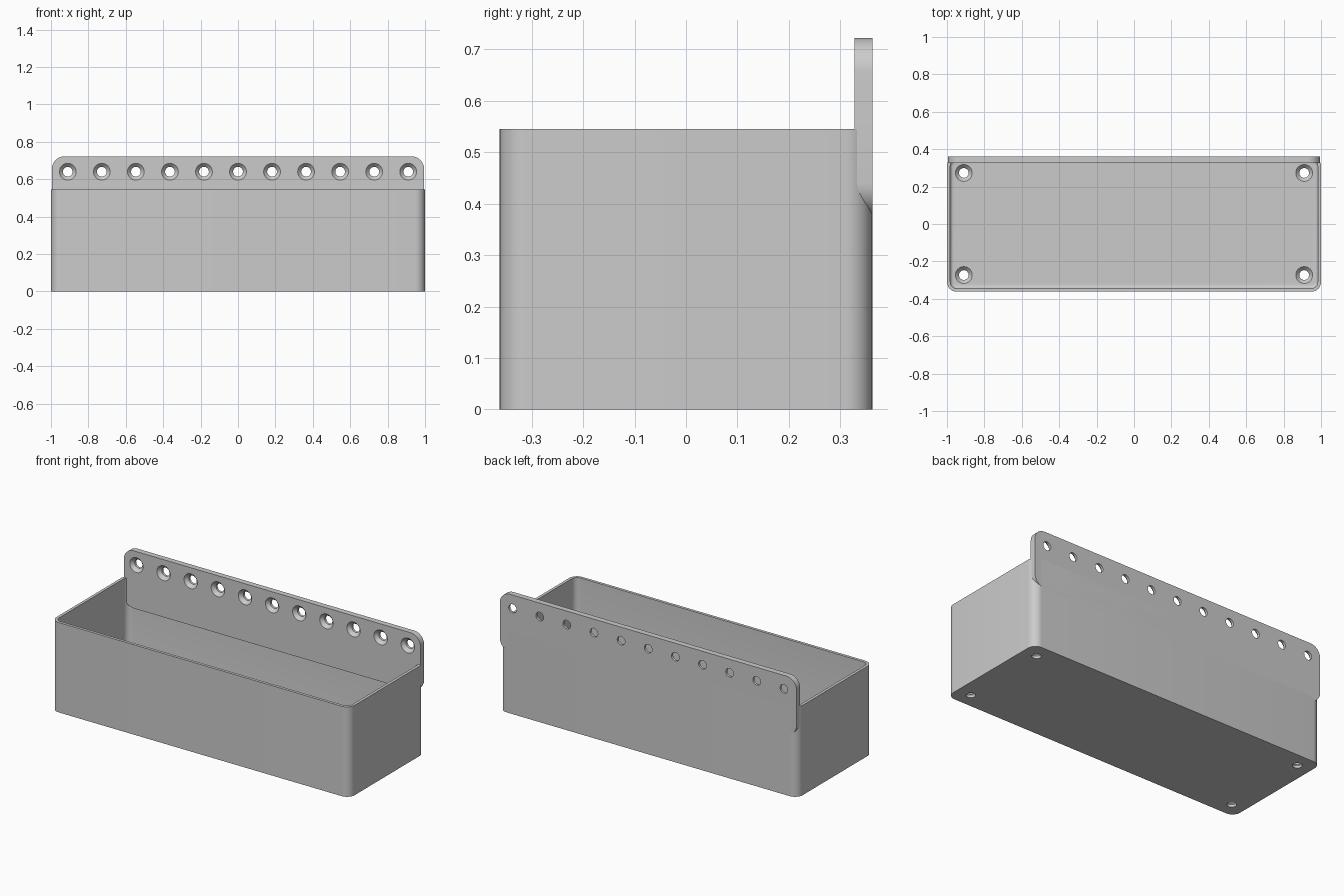
import bpy, bmesh, math
from mathutils import Vector

cube = bpy.data.objects.get("Cube")
if cube:
    bpy.data.objects.remove(cube, do_unlink=True)

HALF_X, HALF_Y, RIM = 1.0, 0.362, 0.545
WALL, FLOOR, CORNER, FILLET = 0.0175, 0.035, 0.052, 0.0175
PLATE_FRONT, PLATE_HALF = 0.327, 0.995
PLATE_LOW, PLATE_TOP, PLATE_R = 0.373, 0.722, 0.067
HOLE_R, SINK_R, SINK_DEPTH = 0.026, 0.045, 0.02

grey = bpy.data.materials.new("plain grey")
grey.use_nodes = True
grey.diffuse_color = (0.6, 0.6, 0.6, 1)
grey.node_tree.nodes["Principled BSDF"].inputs["Base Color"].default_value = (0.6, 0.6, 0.6, 1)


def rounded_rect(hx, hy, r, steps=10):
    """Outline of a rounded rectangle as 2D points."""
    pts = []
    for quarter, (sx, sy) in enumerate([(1, 1), (-1, 1), (-1, -1), (1, -1)]):
        for i in range(steps + 1):
            a = (quarter + i / steps) * math.pi / 2
            pts.append((sx * (hx - r) + r * math.cos(a), sy * (hy - r) + r * math.sin(a)))
    return pts


def loft(bm, loops):
    """Skin a chain of equal loops and cap both ends."""
    rings = [[bm.verts.new(p) for p in loop] for loop in loops]
    for a, b in zip(rings, rings[1:]):
        for i in range(len(a)):
            j = (i + 1) % len(a)
            bm.faces.new((a[i], a[j], b[j], b[i]))
    bm.faces.new(rings[0][::-1])
    bm.faces.new(rings[-1])


def make_object(name, bm):
    bmesh.ops.recalc_face_normals(bm, faces=bm.faces)
    mesh = bpy.data.meshes.new(name)
    bm.to_mesh(mesh)
    bm.free()
    mesh.materials.append(grey)
    obj = bpy.data.objects.new(name, mesh)
    bpy.context.collection.objects.link(obj)
    return obj


def drill(obj, centres, axis):
    """Cut countersunk screw holes running along axis from each centre."""
    axis = Vector(axis)
    u = axis.orthogonal().normalized()
    v = axis.cross(u)
    profile = [(SINK_R, -0.01), (SINK_R, 0), (HOLE_R, SINK_DEPTH), (HOLE_R, 0.06)]
    bm = bmesh.new()
    angles = [i * math.tau / 32 for i in range(32)]
    for c in centres:
        loft(bm, [[Vector(c) + axis * h + (u * math.cos(a) + v * math.sin(a)) * r
                   for a in angles] for r, h in profile])
    cutter = make_object("hole_cutter", bm)
    cutter.hide_render = True
    mod = obj.modifiers.new("screw holes", 'BOOLEAN')
    mod.operation, mod.solver, mod.object = 'DIFFERENCE', 'EXACT', cutter
    bpy.ops.object.select_all(action='DESELECT')
    bpy.context.view_layer.objects.active = obj
    obj.select_set(True)
    bpy.ops.object.modifier_apply(modifier=mod.name)
    bpy.data.objects.remove(cutter, do_unlink=True)
    bpy.ops.object.shade_smooth_by_angle(angle=math.radians(30))


# Open bin: outer wall, rim, inner wall, then a fillet into the floor
def bin_loop(inset, z):
    return [(x, y, z) for x, y in rounded_rect(HALF_X - inset, HALF_Y - inset, CORNER - inset)]


loops = [bin_loop(0, 0), bin_loop(0, RIM), bin_loop(WALL, RIM)]
for i in range(6):
    a = i / 5 * math.pi / 2
    loops.append(bin_loop(WALL + FILLET * (1 - math.cos(a)),
                          FLOOR + FILLET * (1 - math.sin(a))))
bm = bmesh.new()
loft(bm, loops)
storage_bin = make_object("storage_bin", bm)
drill(storage_bin, [(sx * 0.91, sy * 0.273, FLOOR) for sx in (-1, 1) for sy in (-1, 1)],
      (0, 0, -1))

# Mounting plate along the back wall
mid, half = (PLATE_TOP + PLATE_LOW) / 2, (PLATE_TOP - PLATE_LOW) / 2
outline = rounded_rect(PLATE_HALF, half, PLATE_R)
bm = bmesh.new()
loft(bm, [[(x, y, z + mid) for x, z in outline] for y in (PLATE_FRONT, HALF_Y)])
plate = make_object("mounting_plate", bm)
drill(plate, [((i - 5) * 0.182, PLATE_FRONT, 0.64) for i in range(11)], (0, 1, 0))
